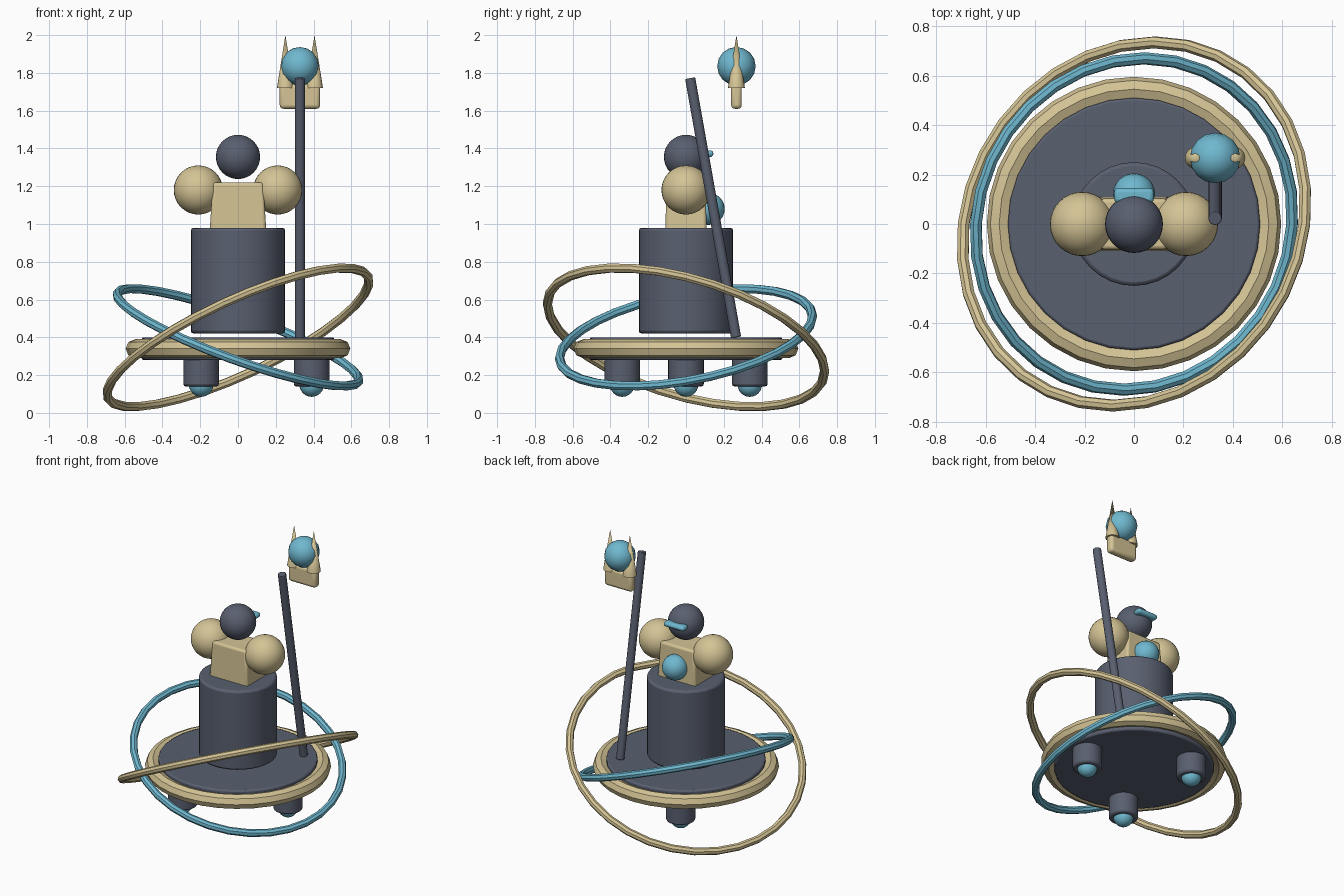
import bpy
from math import radians, cos, sin, tau
from mathutils import Vector

cube = bpy.data.objects.get("Cube")
if cube:
    bpy.data.objects.remove(cube, do_unlink=True)


def material(name, rgb):
    m = bpy.data.materials.new(name)
    m.use_nodes = True
    m.diffuse_color = (*rgb, 1)
    bsdf = m.node_tree.nodes["Principled BSDF"]
    bsdf.inputs["Base Color"].default_value = (*rgb, 1)
    bsdf.inputs["Roughness"].default_value = 0.6
    return m


GOLD = material("pale gold", (0.66, 0.55, 0.30))
SLATE = material("dark slate", (0.10, 0.115, 0.16))
CYAN = material("sky cyan", (0.16, 0.48, 0.63))


def finish(name, mat, bevel=0, segments=2):
    ob = bpy.context.object
    ob.name = ob.data.name = name
    ob.data.materials.clear()
    ob.data.materials.append(mat)
    bpy.ops.object.transform_apply(location=False, rotation=False, scale=True)
    if bevel:
        mod = ob.modifiers.new("soft edges", "BEVEL")
        mod.width = bevel
        mod.segments = segments
        mod.limit_method = "ANGLE"
    bpy.ops.object.shade_smooth_by_angle(angle=radians(40))
    return ob


def ball(name, mat, centre, r, segs=32, rings=16):
    bpy.ops.mesh.primitive_uv_sphere_add(segments=segs, ring_count=rings, radius=r, location=centre)
    return finish(name, mat)


def rod(name, mat, start, end, r, bevel=0, r_end=None, sides=32):
    a, b = Vector(start), Vector(end)
    axis = b - a
    bpy.ops.mesh.primitive_cone_add(
        vertices=sides, radius1=r, radius2=r if r_end is None else r_end,
        depth=axis.length, location=(a + b) / 2,
        rotation=axis.to_track_quat("Z", "Y").to_euler())
    return finish(name, mat, bevel)


def box(name, mat, centre, size, bevel, segments=3):
    bpy.ops.mesh.primitive_cube_add(size=1, location=centre)
    bpy.context.object.scale = size
    return finish(name, mat, bevel, segments)


def ring(name, mat, z, major, minor, tilt=(0, 0)):
    bpy.ops.mesh.primitive_torus_add(
        major_segments=32, minor_segments=8, major_radius=major, minor_radius=minor,
        location=(0, 0, z), rotation=(radians(tilt[0]), radians(tilt[1]), 0))
    finish(name, mat)
    bpy.ops.object.shade_smooth()


# Hovering base with its rim and two tilted orbit rings
rod("base_disc", SLATE, (0, 0, 0.28), (0, 0, 0.40), 0.51, 0.01)
ring("base_rim", GOLD, 0.34, 0.545, 0.05)
ring("outer_orbit_ring", GOLD, 0.40, 0.76, 0.025, (-15, -25))
ring("inner_orbit_ring", CYAN, 0.40, 0.68, 0.025, (10, 20))

# Three thrusters under the base
for i in range(3):
    x, y = 0.39 * cos(tau * i / 3), 0.39 * sin(tau * i / 3)
    rod(f"thruster_{i + 1}", SLATE, (x, y, 0.14), (x, y, 0.30), 0.094, 0.012)
    ball(f"thruster_glow_{i + 1}", CYAN, (x, y, 0.15), 0.065, 24, 12)

# Body
rod("lower_body", SLATE, (0, 0, 0.42), (0, 0, 0.98), 0.25, 0.015)
chest = box("chest", GOLD, (0, 0, 1.09), (0.30, 0.22, 0.26), 0.015)
for v in chest.data.vertices:
    if v.co.z > 0:
        v.co.x *= 0.89
        v.co.y *= 0.93
for side, s in (("left", 1), ("right", -1)):
    ball(f"{side}_shoulder", GOLD, (s * 0.21, 0, 1.18), 0.13)
ball("power_core", CYAN, (0, 0.12, 1.08), 0.085, 24, 12)

# Head with a visor
ball("head", SLATE, (0, 0, 1.355), 0.117)
box("visor", CYAN, (0, 0.115, 1.372), (0.16, 0.06, 0.036), 0.017)

# Leaning staff and the floating orb with its prongs
rod("staff", SLATE, (0.328, 0.265, 0.40), (0.328, 0.022, 1.772), 0.027, 0.004, sides=16)
ball("staff_orb", CYAN, (0.328, 0.267, 1.835), 0.102, 16, 8)
box("orb_mount", GOLD, (0.328, 0.267, 1.675), (0.214, 0.056, 0.13), 0.02)
for side, s in (("left", 1), ("right", -1)):
    x = 0.328 + s * 0.077
    rod(f"{side}_prong", GOLD, (x, 0.267, 1.72), (x, 0.267, 2.0), 0.045, r_end=0, sides=16)
